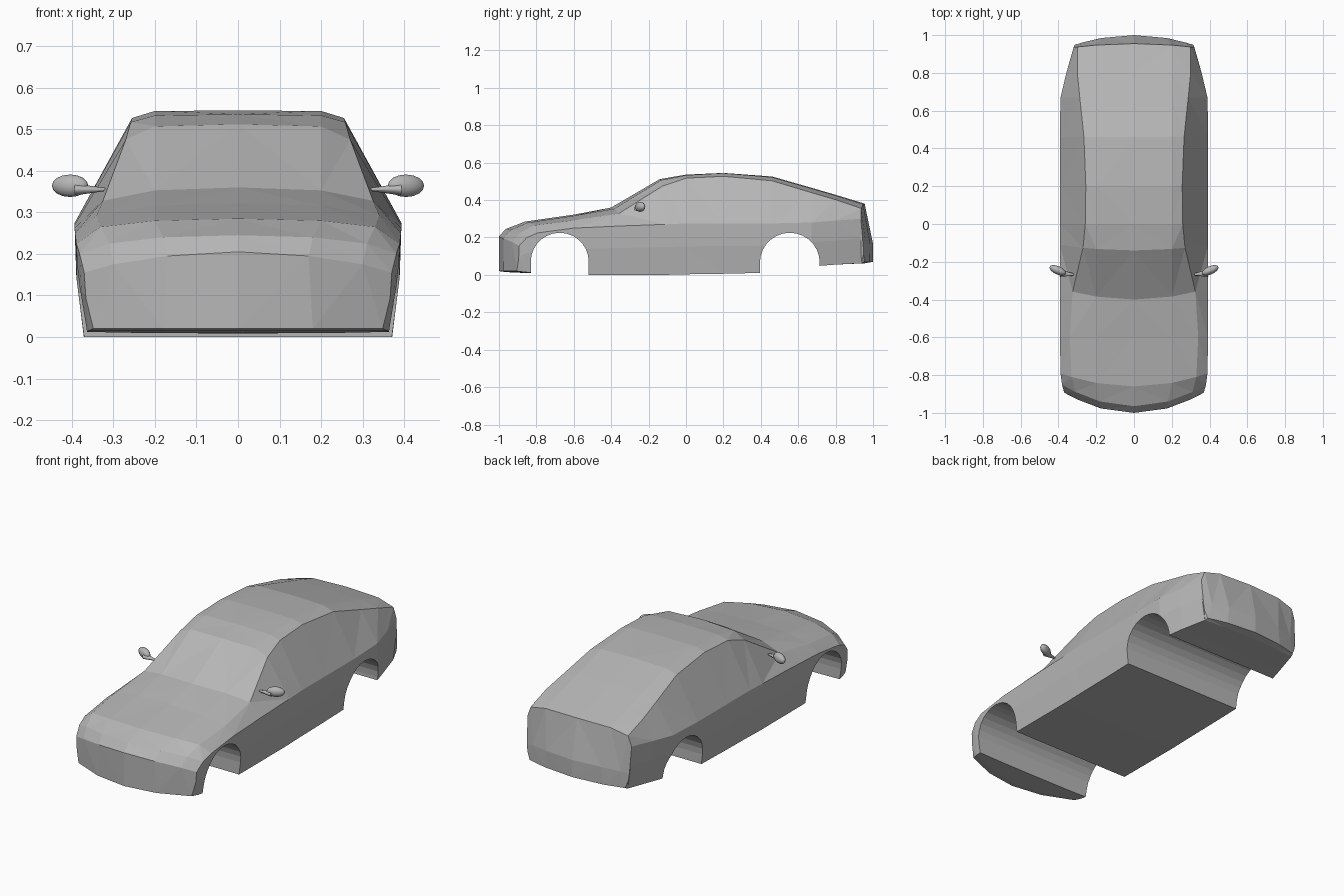
import bpy, bmesh, math

if "Cube" in bpy.data.objects:
    bpy.data.objects.remove(bpy.data.objects["Cube"])

# Body cross-sections, front to back. Each row:
# y, plan bow, floor z, crease x, crease z, pillar x, pillar z, roof x, roof z, centre z
SECTIONS = [
    (-1.00, .12, .02, .37, .155, .30, .175, .17, .195, .205),
    (-.965, .12, .015, .381, .20, .31, .225, .18, .24, .245),
    (-.86, .07, .01, .389, .225, .33, .265, .20, .280, .285),
    (-.60, 0, .0, .392, .25, .34, .292, .20, .316, .322),
    (-.40, .06, .0, .393, .262, .325, .328, .20, .353, .36),
    (-.14, .03, .0, .393, .27, .27, .475, .20, .507, .512),
    (0, 0, .003, .393, .275, .258, .517, .20, .533, .536),
    (.20, 0, .006, .393, .275, .255, .527, .20, .544, .545),
    (.46, 0, .012, .393, .275, .265, .503, .20, .522, .526),
    (.67, 0, .045, .389, .28, .287, .44, .20, .462, .466),
    (.80, 0, .055, .358, .29, .30, .402, .20, .424, .428),
    (.955, -.03, .062, .32, .30, .30, .355, .20, .378, .381),
    (1.00, -.08, .07, .315, .15, .27, .16, .17, .165, .165),
]

paint = bpy.data.materials.new("dark_grey")
paint.diffuse_color = (.47, .47, .47, 1)
paint.use_nodes = True
paint.node_tree.nodes["Principled BSDF"].inputs["Base Color"].default_value = paint.diffuse_color


def half_ring(row):
    y, bow, zb, wc, zc, ws, zs, wt, zt, top = row
    zm = zb + .55 * (zc - zb)
    pts = [(0, zb), (.18, zb), (wc - .022, zb), (wc - .004, zm), (wc, zc),
           (ws, zs), (wt, zt), (0, top)]
    return [(x, y + bow * (x / .39) ** 2, z) for x, z in pts]


def new_object(name, bm):
    bmesh.ops.remove_doubles(bm, verts=bm.verts, dist=1e-5)
    bmesh.ops.recalc_face_normals(bm, faces=bm.faces)
    mesh = bpy.data.meshes.new(name)
    bm.to_mesh(mesh)
    bm.free()
    mesh.materials.append(paint)
    ob = bpy.data.objects.new(name, mesh)
    bpy.context.collection.objects.link(ob)
    return ob


# Car body: loft the sections on both sides and close the ends
bm = bmesh.new()
for side in (1, -1):
    rings = [[bm.verts.new((side * x, y, z)) for x, y, z in half_ring(r)]
             for r in SECTIONS]
    for a, b in zip(rings, rings[1:]):
        for i in range(len(a) - 1):
            bm.faces.new((a[i], a[i + 1], b[i + 1], b[i]))
    for r in (rings[0], rings[-1]):
        for i in range(3):
            bm.faces.new((r[i], r[i + 1], r[6 - i], r[7 - i]))
bmesh.ops.triangulate(bm, faces=bm.faces)
body = new_object("car_body", bm)

# Wheel arches: full-width tunnels with rounded tops
for name, cy, radius in (("front_arch_cutter", -.675, .155),
                         ("rear_arch_cutter", .555, .16)):
    zc = .225 - radius
    prof = [(cy + radius, -.1)]
    prof += [(cy + radius * math.cos(math.pi * k / 14),
              zc + radius * math.sin(math.pi * k / 14)) for k in range(15)]
    prof += [(cy - radius, -.1)]
    bm = bmesh.new()
    face = bm.faces.new([bm.verts.new((-.6, y, z)) for y, z in prof])
    ext = bmesh.ops.extrude_face_region(bm, geom=[face])
    bmesh.ops.translate(bm, vec=(1.2, 0, 0), verts=[
        v for v in ext["geom"] if isinstance(v, bmesh.types.BMVert)])
    cutter = new_object(name, bm)
    cutter.hide_render = True
    mod = body.modifiers.new(name, 'BOOLEAN')
    mod.operation = 'DIFFERENCE'
    mod.solver = 'EXACT'
    mod.object = cutter
    bpy.context.view_layer.objects.active = body
    bpy.ops.object.modifier_apply(modifier=mod.name)
    bpy.data.objects.remove(cutter)

# Door mirrors: slanted oval housing on an arm that narrows towards the door
for side, label in ((1, "right"), (-1, "left")):
    bpy.ops.mesh.primitive_uv_sphere_add(
        segments=14, ring_count=8, location=(side * .404, -.245, .364),
        rotation=(0, 0, side * math.radians(24)))
    housing = bpy.context.object
    housing.name = label + "_mirror_housing"
    housing.scale = (.047, .022, .027)
    housing.data.materials.append(paint)
    bpy.ops.object.shade_smooth_by_angle()

    bpy.ops.mesh.primitive_cone_add(
        vertices=8, radius1=.25, radius2=1, depth=.075,
        location=(side * .354, -.264, .355),
        rotation=(0, side * math.pi / 2, side * math.radians(6)))
    arm = bpy.context.object
    arm.name = label + "_mirror_arm"
    arm.scale = (.014, .02, 1)
    arm.data.materials.append(paint)
    bpy.ops.object.shade_smooth_by_angle()
